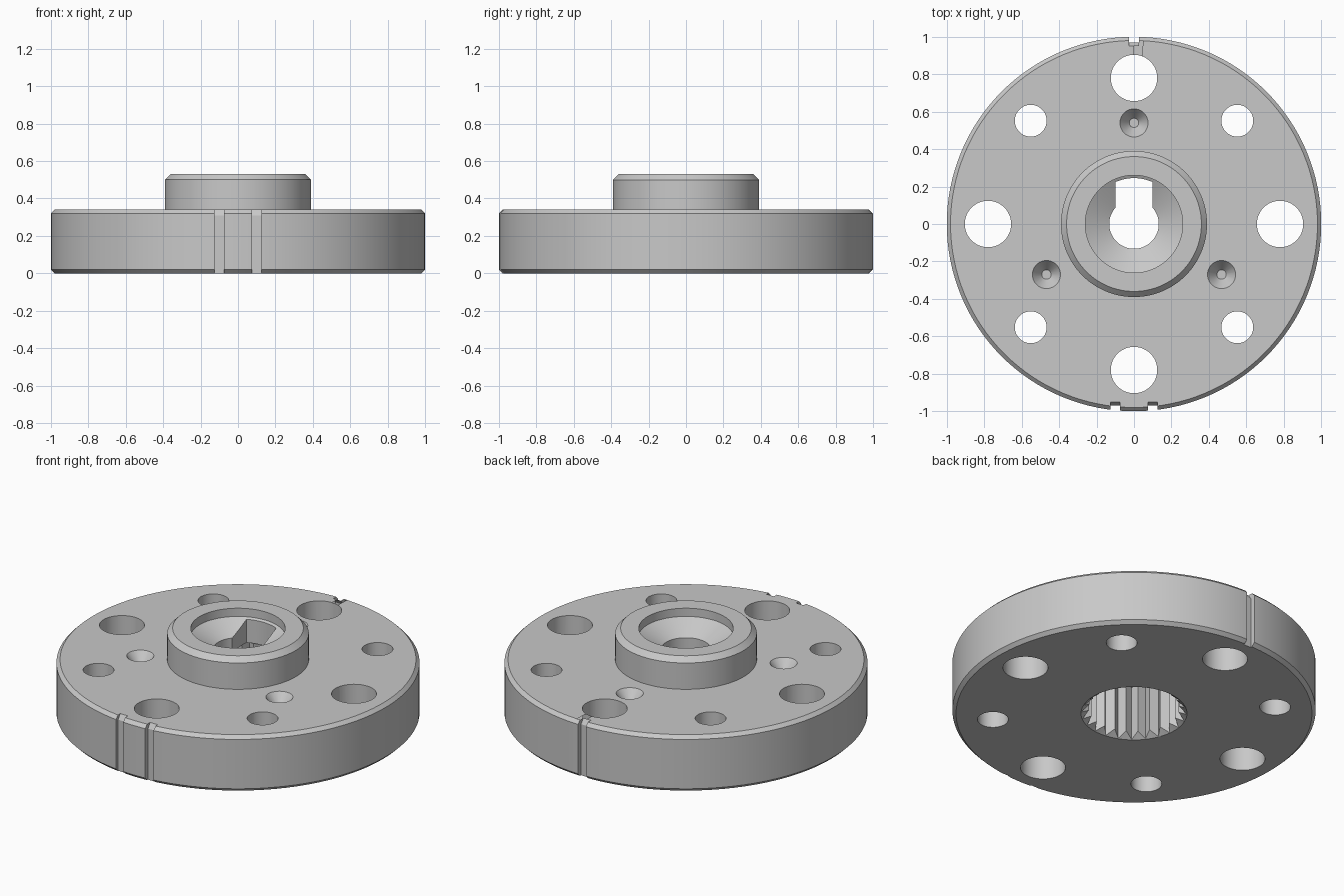
import bpy
import bmesh
from math import sin, cos, pi, radians

cube = bpy.data.objects.get("Cube")
if cube:
    bpy.data.objects.remove(cube, do_unlink=True)

steel = bpy.data.materials.new("grey_steel")
steel.use_nodes = True
GREY = (0.58, 0.58, 0.58, 1)
steel.diffuse_color = GREY
steel.node_tree.nodes["Principled BSDF"].inputs["Base Color"].default_value = GREY


def loft(name, rings):
    """Closed solid through equal-length rings of points, capped at both ends."""
    bm = bmesh.new()
    loops = [[bm.verts.new(p) for p in ring] for ring in rings]
    n = len(loops[0])
    for low, high in zip(loops, loops[1:]):
        for i in range(n):
            j = (i + 1) % n
            bm.faces.new((low[i], low[j], high[j], high[i]))
    bm.faces.new(loops[0])
    bm.faces.new(loops[-1])
    bmesh.ops.recalc_face_normals(bm, faces=bm.faces)
    mesh = bpy.data.meshes.new(name)
    bm.to_mesh(mesh)
    bm.free()
    mesh.materials.append(steel)
    ob = bpy.data.objects.new(name, mesh)
    bpy.context.collection.objects.link(ob)
    return ob


def lathe(name, profile, x=0, y=0, n=64):
    """Solid of revolution from (radius, height) pairs."""
    return loft(name, [[(x + r * cos(2 * pi * i / n), y + r * sin(2 * pi * i / n), z)
                        for i in range(n)] for r, z in profile])


def side_prism(name, outline, x, half_width):
    """Outline of (y, z) pairs extruded along x."""
    return loft(name, [[(x + s * half_width, y, z) for y, z in outline] for s in (-1, 1)])


# Flange and raised hub in one turned body
flange = lathe("hub_flange", [(0.98, 0), (1, 0.02), (1, 0.32), (0.98, 0.34), (0.39, 0.34),
                              (0.39, 0.5), (0.36, 0.53)], n=128)
cutters = []

# Upper bore with conical seat and through hole
cutters.append(lathe("bore_cutter", [(0.26, 0.6), (0.26, 0.48), (0.132, 0.41), (0.132, 0.2)], n=96))

# Splined socket from below, with lead-in chamfer
TEETH = 24
cutters.append(loft("spline_cutter", [
    [(r * cos(a), r * sin(a), z) for a, r in
     ((pi * i / TEETH, 0.29 if i % 2 else 0.25) for i in range(2 * TEETH))]
    for z in (-0.1, 0.33)]))
cutters.append(lathe("lead_in_cutter", [(0.292, -0.05), (0.292, 0), (0.24, 0.04)], n=96))

# Keyway through the seat, rounded at its end
arc = [radians(66 + 4 * i) for i in range(13)]
keyway = [(-0.1, 0), (0.1, 0)] + [(0.245 * cos(a), 0.245 * sin(a)) for a in arc]
cutters.append(loft("keyway_cutter", [[(x, y, z) for x, y in keyway] for z in (0.25, 0.51)]))

# Bolt holes, large and small in turn
for k in range(8):
    a = k * pi / 4
    r = 0.085 if k % 2 else 0.124
    cutters.append(lathe("bolt_hole_cutter", [(r, -0.1), (r, 0.45)],
                         0.78 * cos(a), 0.78 * sin(a), 48))

# Blind conical dimples
for k in range(3):
    a = radians(90 + 120 * k)
    cutters.append(lathe("dimple_cutter", [(0.025, 0.275), (0.075, 0.34), (0.075, 0.4)],
                         0.54 * cos(a), 0.54 * sin(a), 40))

# Rim index notches: two at the front, one at the back
for x, side in ((-0.1, -1), (0.1, -1), (0, 1)):
    outline = [(1.1, -0.1), (0.97, -0.1), (0.97, 0.31), (0.95, 0.34), (0.95, 0.4), (1.1, 0.4)]
    cutters.append(side_prism("notch_cutter", [(side * y, z) for y, z in outline], x, 0.026))

# Cut everything, then discard the cutters
bpy.ops.object.select_all(action="DESELECT")
bpy.context.view_layer.objects.active = flange
flange.select_set(True)
for cutter in cutters:
    cutter.hide_render = True
    mod = flange.modifiers.new("cut", "BOOLEAN")
    mod.operation = "DIFFERENCE"
    mod.solver = "EXACT"
    mod.object = cutter
    bpy.ops.object.modifier_apply(modifier=mod.name)
    bpy.data.objects.remove(cutter, do_unlink=True)

bpy.ops.object.shade_smooth_by_angle(angle=radians(25))
